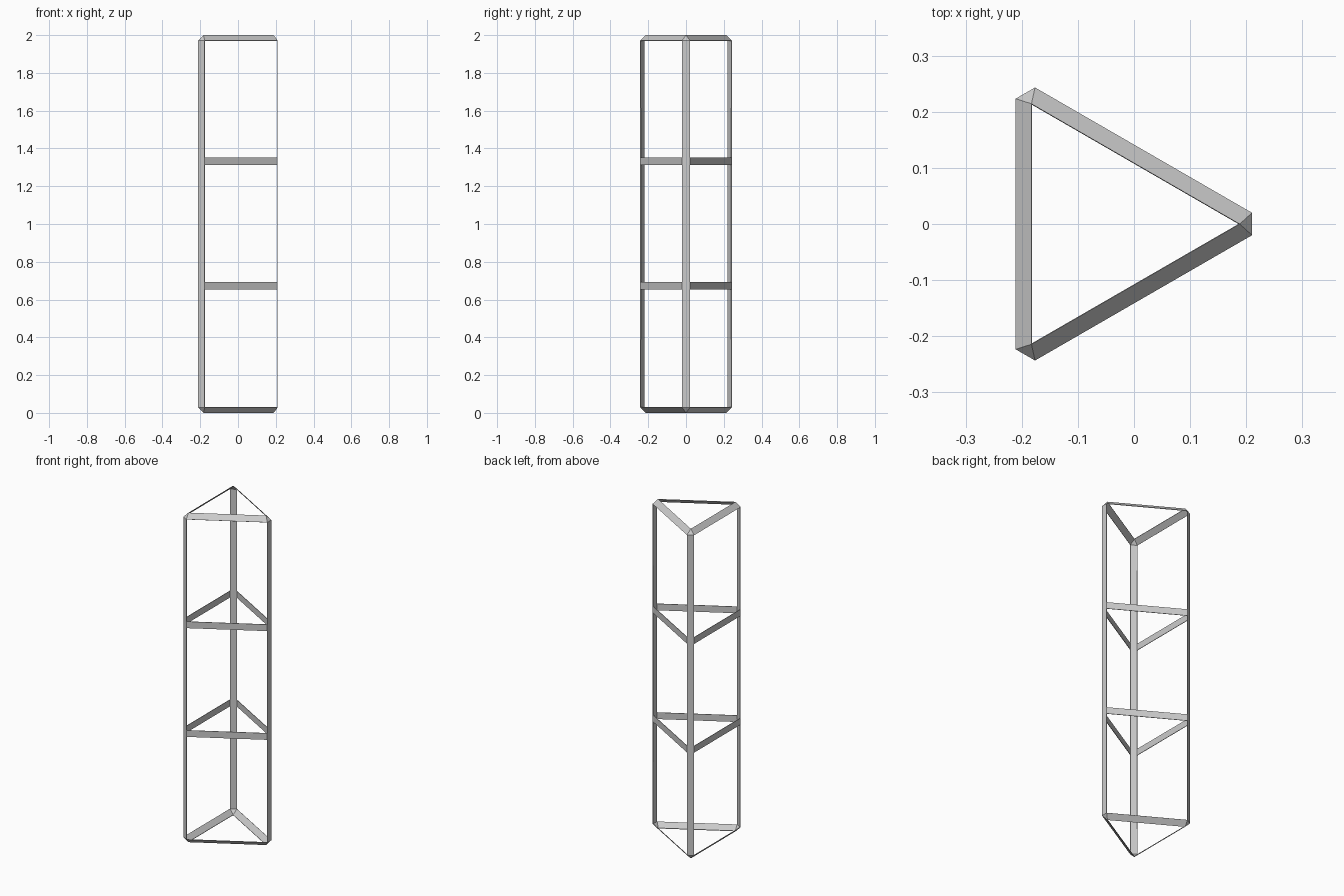
import bpy, bmesh
from math import radians, sqrt
from mathutils import Vector, Matrix

if "Cube" in bpy.data.objects:
    bpy.data.objects.remove(bpy.data.objects["Cube"])

APOTHEM = 0.152          # centre of triangle to each side
WIDTH = 0.04             # strip width
INSET = WIDTH / sqrt(2)  # 45 degree chamfer at the ends
HEIGHT = 2.0
CX = -0.059              # triangle centre, so the bounds are centred on x = 0
HALF = sqrt(3) * APOTHEM - WIDTH
HALF_IN = sqrt(3) * (APOTHEM - INSET)
RINGS = (0.672, 1.332)

bm = bmesh.new()


def point(side, along, dist, z):
    rot = Matrix.Rotation(radians(60 + 120 * side), 4, 'Z')
    return rot @ Vector((dist, along, z)) + Vector((CX, 0, 0))


def strip(*pts):
    face = bm.faces.new([bm.verts.new(p) for p in pts])
    face.normal_update()
    c = face.calc_center_median()
    core = Vector((CX, 0, min(max(c.z, 0.2), HEIGHT - 0.2)))
    if face.normal.dot(c - core) < 0:
        face.normal_flip()


levels = [INSET]
for r in RINGS:
    levels += [r - WIDTH / 2, r + WIDTH / 2]
levels.append(HEIGHT - INSET)

for k in range(3):
    # corner upright
    for z0, z1 in zip(levels, levels[1:]):
        strip(point(k, HALF, APOTHEM, z0), point(k + 1, -HALF, APOTHEM, z0),
              point(k + 1, -HALF, APOTHEM, z1), point(k, HALF, APOTHEM, z1))
    # flat crossbars
    for r in RINGS:
        strip(*[point(k, s * HALF, APOTHEM, r + d * WIDTH / 2)
                for s, d in ((-1, -1), (1, -1), (1, 1), (-1, 1))])
    # slanted end bars and corner triangles
    for z_out, z_in in ((INSET, 0), (HEIGHT - INSET, HEIGHT)):
        strip(point(k, -HALF, APOTHEM, z_out), point(k, HALF, APOTHEM, z_out),
              point(k, HALF_IN, APOTHEM - INSET, z_in),
              point(k, -HALF_IN, APOTHEM - INSET, z_in))
        strip(point(k, HALF, APOTHEM, z_out), point(k + 1, -HALF, APOTHEM, z_out),
              point(k, HALF_IN, APOTHEM - INSET, z_in))

bmesh.ops.remove_doubles(bm, verts=bm.verts, dist=0.0005)
mesh = bpy.data.meshes.new("truss_frame")
bm.to_mesh(mesh)
bm.free()
frame = bpy.data.objects.new("truss_frame", mesh)
bpy.context.collection.objects.link(frame)

# thin sheet thickness
solid = frame.modifiers.new("thickness", 'SOLIDIFY')
solid.thickness = 0.004
solid.offset = -1
